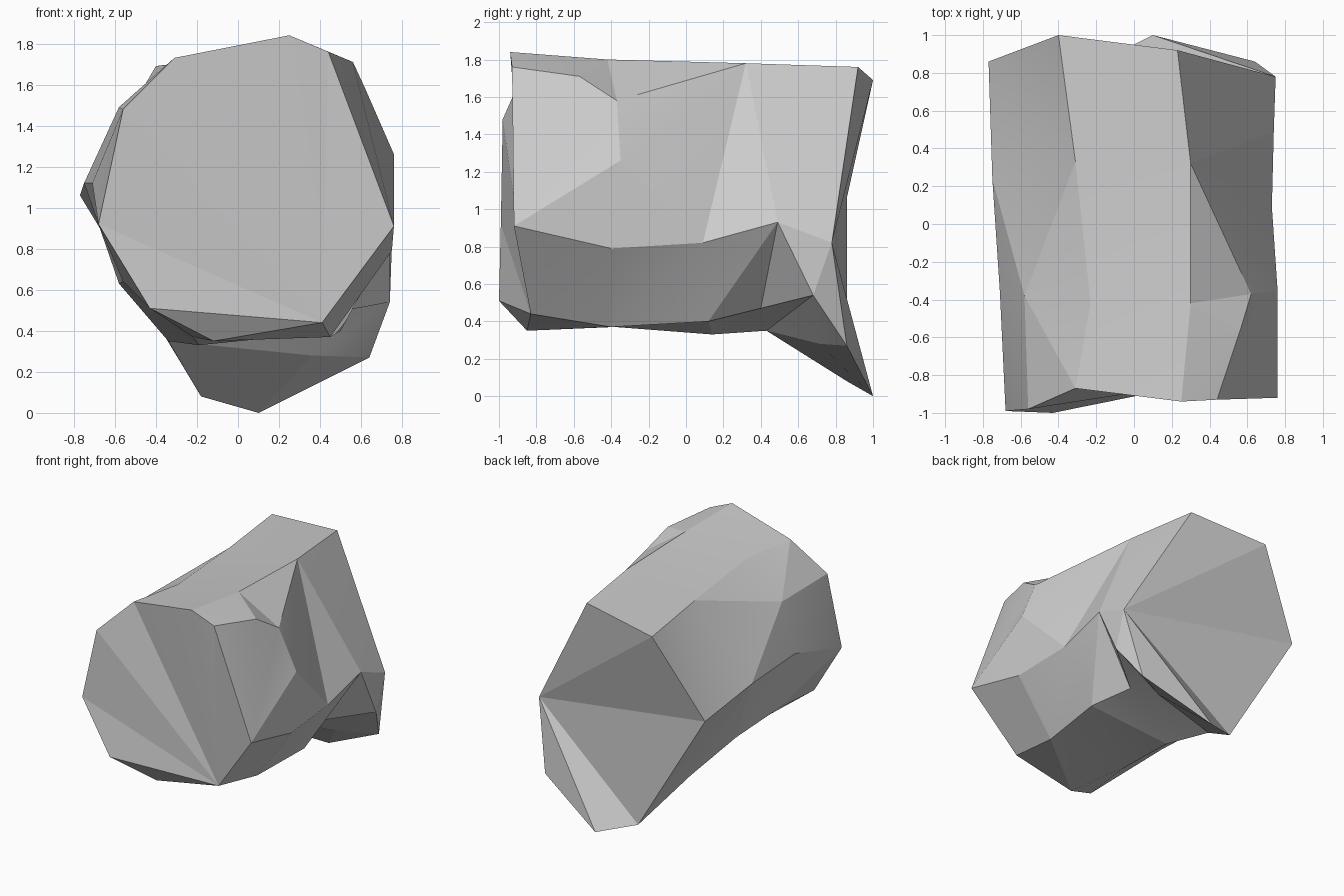
import bpy
import bmesh
import math

default_cube = bpy.data.objects.get("Cube")
if default_cube:
    bpy.data.objects.remove(default_cube, do_unlink=True)


def make_material(name, color):
    material = bpy.data.materials.new(name)
    material.use_nodes = True
    material.diffuse_color = color
    material.node_tree.nodes["Principled BSDF"].inputs["Base Color"].default_value = color
    return material


def add_points(bm, **points):
    """Create one vertex for each named point and return them by name."""
    return {name: bm.verts.new(position) for name, position in points.items()}


def add_triangle(bm, *corners):
    """Add a triangle, skipping those collapsed where sections share a point."""
    if len(set(corners)) == 3 and not bm.faces.get(corners):
        bm.faces.new(corners)


def loft(bm, sections):
    """Skin neighbouring sections with triangles sharing one diagonal direction."""
    for near, far in zip(sections, sections[1:]):
        count = len(near)
        for i in range(count):
            j = (i + 1) % count
            add_triangle(bm, near[i], near[j], far[i])
            add_triangle(bm, near[j], far[j], far[i])


def fan_cap(bm, hub, outline):
    """Close an end with triangles radiating from one corner."""
    for first, second in zip(outline, outline[1:] + outline[:1]):
        add_triangle(bm, hub, first, second)


bm = bmesh.new()

# Front rim
front = add_points(
    bm,
    crown=(.25, -.94, 1.84), shoulder=(.44, -.93, 1.76),
    side=(.76, -.92, .91), heel=(.41, -.83, .44),
    keel=(-.12, -.85, .35), foot=(-.43, -1, .51),
    flank=(-.68, -.99, .92), cheek=(-.56, -.98, 1.48),
    brow=(-.31, -.87, 1.73),
)
knob = bm.verts.new((.56, -.57, 1.71))

# Bulging waist
waist = add_points(
    bm,
    crown=(.3, -.42, 1.8), shoulder=(.62, -.37, 1.58),
    bulge=(.76, -.35, 1.26), side=(.75, -.4, .79),
    heel=(.45, -.4, .37), keel=(-.22, -.38, .37),
    foot=(-.56, -.35, .64), flank=(-.71, -.36, 1.12),
    cheek=(-.58, -.38, 1.49), brow=(-.23, -.42, 1.72),
)

# Middle
middle = add_points(
    bm,
    crown=(.3, .32, 1.78), side=(.73, .09, .82),
    heel=(.5, .12, .4), keel=(-.19, .14, .33),
    foot=(-.58, .2, .63), flank=(-.75, .24, 1.12),
    brow=(-.31, .33, 1.7),
)

# Notch cut in below the flared end
notch = add_points(
    bm,
    side=(.74, .49, .93), heel=(.37, .4, .47), foot=(-.34, .43, .35),
    corner=(.74, .68, .54), groove=(.36, .71, .28),
)

# Flared back rim
back = add_points(
    bm,
    crown=(.23, .92, 1.76), side=(.75, .78, .82),
    heel=(.64, .86, .27), keel=(.1, 1, 0), foot=(-.18, .86, .08),
    flank=(-.77, .86, 1.06), brow=(-.4, 1, 1.69),
)

# Sections run around the body; shared points merge neighbouring columns
left_side = [middle["flank"], middle["brow"], middle["brow"]]
top_side = [middle["crown"], middle["crown"]]


def front_section(shoulder):
    return [front["crown"], shoulder, front["side"], front["side"],
            front["heel"], front["keel"], front["foot"],
            front["flank"], front["cheek"], front["brow"]]


sections = [
    front_section(front["shoulder"]),
    front_section(knob),
    list(waist.values()),
    top_side + [middle["side"], middle["side"], middle["heel"],
                middle["keel"], middle["foot"]] + left_side,
    top_side + [notch["side"], notch["side"], notch["heel"],
                notch["foot"], notch["foot"]] + left_side,
    top_side + [notch["side"], notch["corner"], notch["corner"],
                notch["groove"], notch["foot"]] + left_side,
    top_side + [notch["side"], notch["corner"], back["heel"],
                notch["groove"], back["foot"]] + left_side,
    [back["crown"], back["crown"], back["side"], back["side"], back["heel"],
     back["keel"], back["foot"], back["flank"], back["brow"], back["brow"]],
]
loft(bm, sections)
fan_cap(bm, front["heel"], list(front.values()))
fan_cap(bm, back["side"], list(back.values()))
bmesh.ops.recalc_face_normals(bm, faces=bm.faces[:])

# Finished body
mesh = bpy.data.meshes.new("rock_body")
bm.to_mesh(mesh)
bm.free()
body = bpy.data.objects.new("rock_body", mesh)
bpy.context.scene.collection.objects.link(body)
mesh.materials.append(make_material("stone_grey", (.6, .6, .6, 1)))

bpy.ops.object.select_all(action="DESELECT")
body.select_set(True)
bpy.context.view_layer.objects.active = body
bpy.ops.object.shade_smooth_by_angle(angle=math.radians(10))
